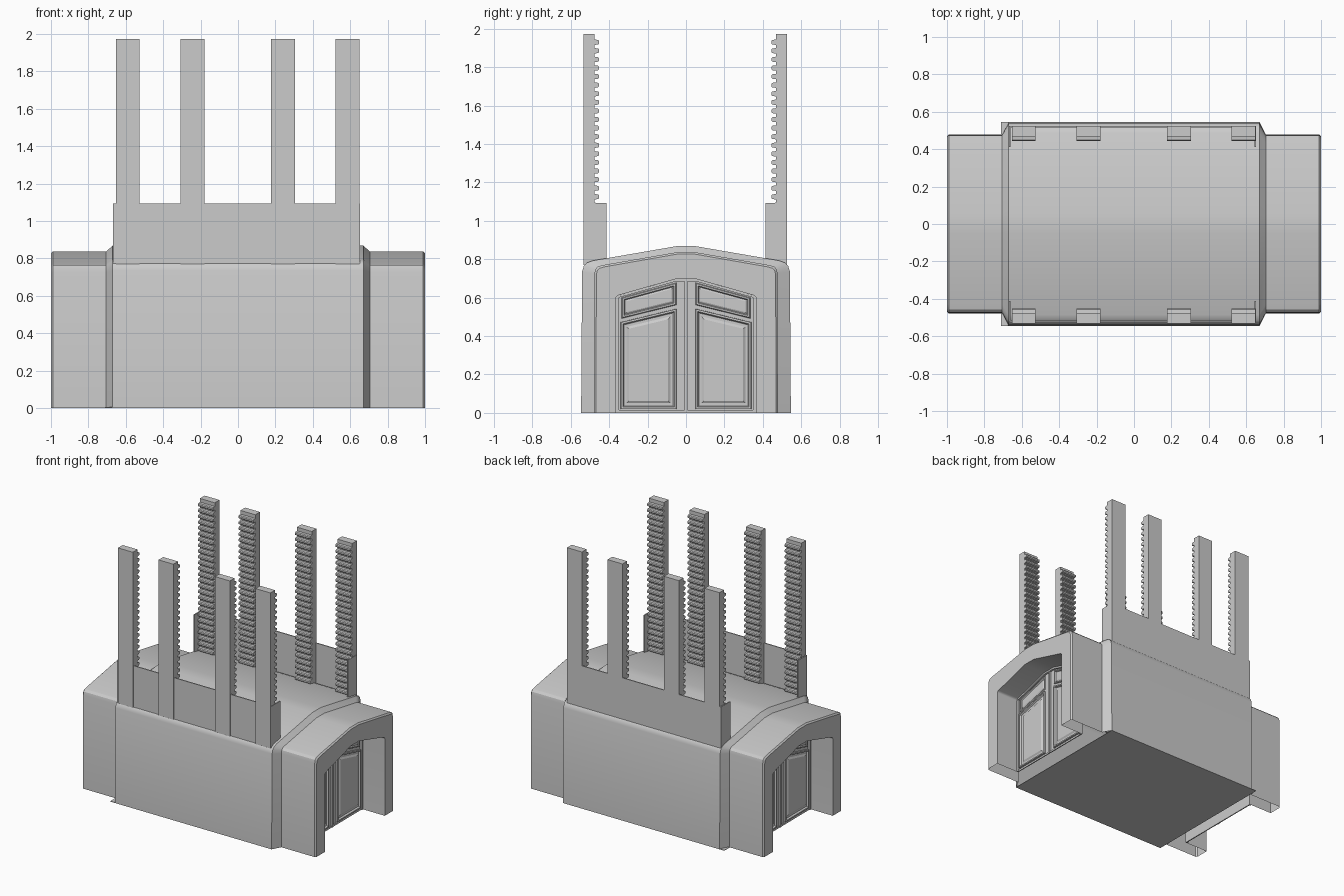
import bpy, bmesh
from math import radians

if "Cube" in bpy.data.objects:
    bpy.data.objects.remove(bpy.data.objects["Cube"])


def finish(name, bm, recalc=True):
    """Turn a bmesh into a named object."""
    if recalc:
        bmesh.ops.recalc_face_normals(bm, faces=bm.faces)
    me = bpy.data.meshes.new(name)
    bm.to_mesh(me)
    bm.free()
    ob = bpy.data.objects.new(name, me)
    bpy.context.collection.objects.link(ob)
    return ob


def box(name, x0, x1, y0, y1, z0, z1):
    bm = bmesh.new()
    bmesh.ops.create_cube(bm, size=1)
    for v in bm.verts:
        v.co = (x0 + (v.co.x + .5) * (x1 - x0),
                y0 + (v.co.y + .5) * (y1 - y0),
                z0 + (v.co.z + .5) * (z1 - z0))
    return finish(name, bm)


def mirror(ob, x=False, y=False):
    m = ob.modifiers.new("mirror", 'MIRROR')
    m.use_axis = (x, y, False)
    m.use_bisect_axis = (False, False, False)


def prism(name, pts, x0, x1):
    """Extrude a y-z outline along x."""
    bm = bmesh.new()
    a = [bm.verts.new((x0, y, z)) for y, z in pts]
    b = [bm.verts.new((x1, y, z)) for y, z in pts]
    bm.faces.new(a)
    bm.faces.new(b)
    for i in range(len(pts)):
        j = (i + 1) % len(pts)
        bm.faces.new((a[i], a[j], b[j], b[i]))
    return finish(name, bm)


# Body shell: one loft from the doors at one end to the doors at the other
BIG = [(.546, 0), (.541, .735), (.532, .765), (.515, .782), (.485, .793), (.05, .868)]
SMALL = [(.478, 0), (.477, .725), (.472, .748), (.458, .763), (.43, .77), (.05, .836)]
RIM = [(.468, 0), (.467, .72), (.462, .74), (.45, .753), (.427, .76), (.05, .826)]
OPEN = [(.365, 0), (.365, .59), (.364, .602), (.36, .608), (.35, .613), (.05, .698)]
DOOR_X = .8
half_sections = [(DOOR_X, OPEN), (1.0, OPEN), (1.0, RIM), (.99, SMALL), (.705, SMALL), (.67, BIG)]
sections = half_sections + [(-x, p) for x, p in reversed(half_sections)]
bm = bmesh.new()
rings = [[bm.verts.new((x, y, z)) for y, z in p + [(-y, z) for y, z in reversed(p)]]
         for x, p in sections]
for a, b in zip(rings, rings[1:]):
    for i in range(len(a) - 1):
        bm.faces.new((a[i], a[i + 1], b[i + 1], b[i]))
bm.faces.new(rings[0])
bm.faces.new(rings[-1])
shell = finish("body_shell", bm)
bpy.context.view_layer.objects.active = shell
shell.select_set(True)
bpy.ops.object.shade_smooth_by_angle(angle=radians(30))
shell.select_set(False)

# Floor plate
box("floor_plate", -.71, .67, -.546, .546, 0, .004)


# Door panels with stepped mouldings, both leaves and both ends
def door_panel(name, pts, steps):
    bm = bmesh.new()
    f = bm.faces.new([bm.verts.new((DOOR_X + .002, y, z)) for y, z in pts])
    f.normal_update()
    if f.normal.x < 0:
        f.normal_flip()
    for thick, depth in steps:
        bmesh.ops.inset_region(bm, faces=[f], thickness=thick, depth=depth,
                               use_even_offset=True, use_boundary=True)
    mirror(finish(name, bm, recalc=False), x=True, y=True)


door_panel("lower_door_panel", [(.05, .02), (.34, .02), (.34, .472), (.05, .542)],
           [(.001, .014), (.01, 0), (.006, -.012), (.014, 0), (.012, .008)])
door_panel("upper_door_panel", [(.05, .562), (.335, .492), (.335, .6), (.05, .678)],
           [(.004, .008), (.008, 0), (.005, -.008), (.008, .004)])

# Door jambs, head and meeting strip
mirror(box("door_jamb", DOOR_X, DOOR_X + .015, .35, .365, 0, .612), x=True, y=True)
mirror(prism("door_head", [(0, .698), (.05, .698), (.36, .61), (.35, .6), (.05, .685), (0, .685)],
             DOOR_X, DOOR_X + .015), x=True, y=True)
mirror(box("meeting_strip", DOOR_X, DOOR_X + .012, -.008, .008, 0, .686), x=True)
mirror(box("door_bottom_rail", DOOR_X, DOOR_X + .008, .008, .35, 0, .014), x=True, y=True)


# Toothed rack posts along both sides
def rack(name, x, side, outer, width=.127):
    face, tip = outer - .057, outer - .081
    pts = [(outer, .77), (outer, 1.972), (face, 1.972)]
    for i in range(26):
        z = 1.93 - i * .0447
        pts += [(face, z + .014), (tip + .006, z + .012), (tip, z + .006),
                (tip, z - .006), (tip + .006, z - .012), (face, z - .014)]
    pts.append((face, .77))
    prism(name, [(side * y, z) for y, z in pts], x - width / 2, x + width / 2)


for label, side, outer, wall in (("front", -1, .533, .525), ("back", 1, .525, .525)):
    for i, x in enumerate((-.59, -.243, .24, .586)):
        rack(f"{label}_rack_post_{i + 1}", x, side, outer)
    # Low wall joining the posts, with short returns at each end
    y0, y1 = sorted((side * wall, side * (wall - .008)))
    box(f"{label}_rack_wall", -.668, .65, y0, y1, .77, 1.092)
    y0, y1 = sorted((side * wall, side * .413))
    box(f"{label}_wall_return_left", -.668, -.66, y0, y1, .77, 1.092)
    box(f"{label}_wall_return_right", .644, .652, y0, y1, .77, 1.092)
